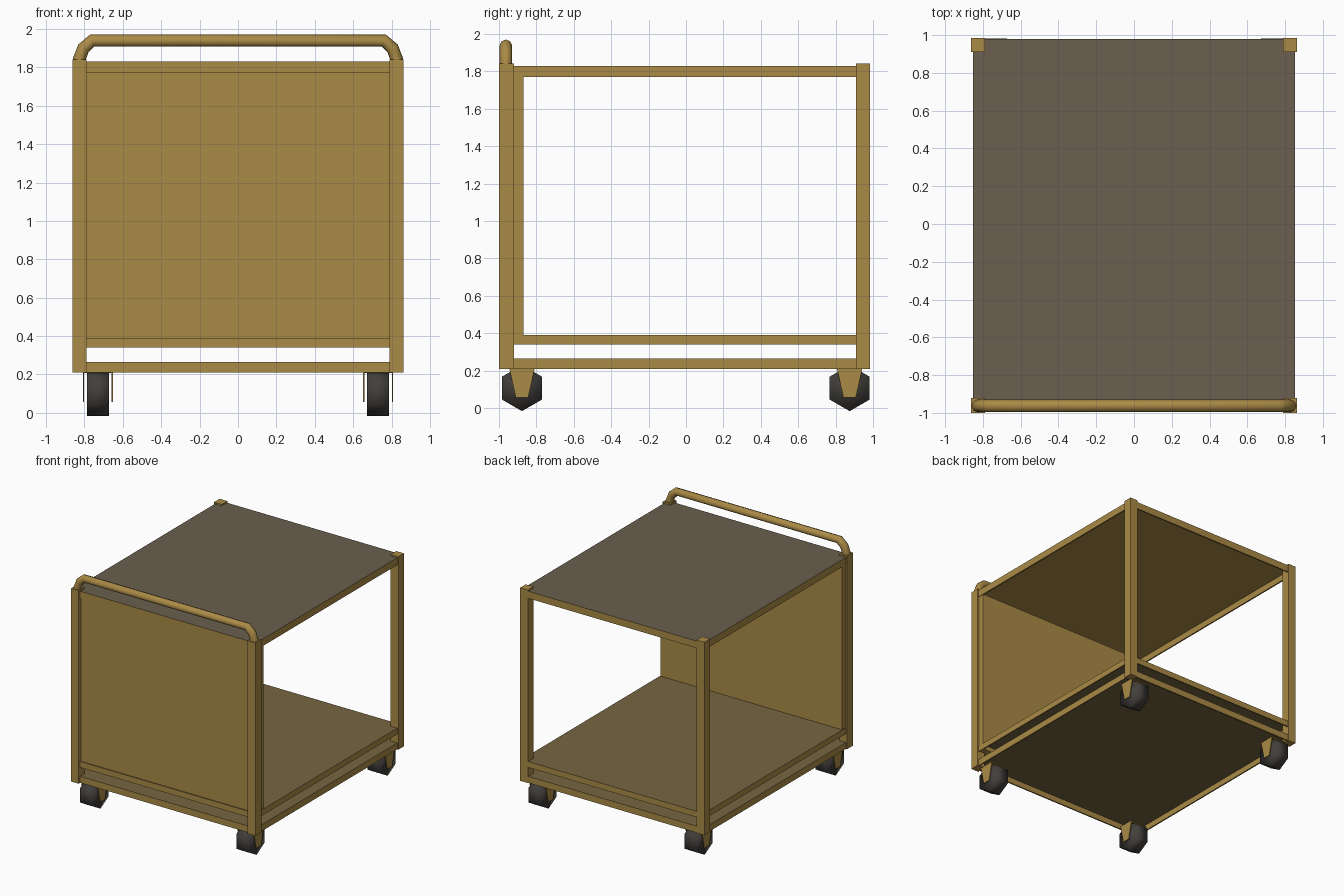
import bpy, bmesh, math
from mathutils import Matrix

if "Cube" in bpy.data.objects:
    bpy.data.objects.remove(bpy.data.objects["Cube"])


def material(name, r, g, b):
    m = bpy.data.materials.new(name)
    m.diffuse_color = [((c / 255 + 0.055) / 1.055) ** 2.4 for c in (r, g, b)] + [1]
    m.use_nodes = True
    m.node_tree.nodes["Principled BSDF"].inputs["Base Color"].default_value = m.diffuse_color
    return m


GOLD = material("mustard_paint", 170, 138, 70)
TOP = material("grey_brown_top", 107, 95, 80)
OLIVE = material("olive_shelf", 118, 102, 66)
RUBBER = material("dark_rubber", 66, 63, 59)


def add_box(bm, x0, x1, y0, y1, z0, z1):
    m = Matrix.Translation(((x0 + x1) / 2, (y0 + y1) / 2, (z0 + z1) / 2))
    m = m @ Matrix.Diagonal((x1 - x0, y1 - y0, z1 - z0, 1))
    bmesh.ops.create_cube(bm, size=1, matrix=m)


def finish(name, bm, *mats):
    bmesh.ops.recalc_face_normals(bm, faces=bm.faces)
    me = bpy.data.meshes.new(name)
    bm.to_mesh(me)
    bm.free()
    for m in mats:
        me.materials.append(m)
    ob = bpy.data.objects.new(name, me)
    bpy.context.collection.objects.link(ob)
    return ob


def box(name, *dims):
    bm = bmesh.new()
    add_box(bm, *dims)
    return finish(name, bm, GOLD)


# Trays: sheet with a thin downturned skirt on all four sides
def tray(name, z0, z1, sheet_mat, underside_gold):
    X, Y, t, s = 0.853, 0.98, 0.012, 0.006
    bm = bmesh.new()
    add_box(bm, -X, X, -Y, Y, z1 - s, z1)
    bm.normal_update()
    for f in bm.faces:
        if f.normal.z > 0.5 or (f.normal.z < -0.5 and not underside_gold):
            f.material_index = 1
    for sx in (-X, X - t):
        add_box(bm, sx, sx + t, -Y, Y, z0, z1 - s)
    for sy in (-Y, Y - t):
        add_box(bm, -X + t, X - t, sy, sy + t, z0, z1 - s)
    finish(name, bm, GOLD, sheet_mat)


tray("top_tray", 1.77, 1.83, TOP, True)
tray("middle_shelf", 0.34, 0.39, OLIVE, False)
tray("bottom_shelf", 0.21, 0.265, OLIVE, False)

# Closed front panel
box("front_panel", -0.848, 0.848, -0.972, -0.87, 0.345, 1.775)


# Caster: six-sided wheel and two tapered fork plates
def caster(name, cx, cy):
    bm = bmesh.new()
    rot = Matrix.Rotation(math.pi / 2, 4, 'Y') @ Matrix.Rotation(math.pi / 2, 4, 'Z')
    bmesh.ops.create_cone(bm, cap_ends=True, segments=6, radius1=0.123, radius2=0.123,
                          depth=0.115, matrix=Matrix.Translation((cx, cy, 0.1065)) @ rot)
    for f in bm.faces:
        f.smooth = True
    finish(name + "_wheel", bm, RUBBER)
    bm = bmesh.new()
    for side in (-0.075, 0.075):
        rings = []
        for dx in (-0.003, 0.003):
            rings.append([bm.verts.new((cx + side + dx, cy + y, z)) for y, z in
                          ((-0.068, 0.212), (0.068, 0.212), (0.033, 0.056), (-0.033, 0.056))])
        a, b = rings
        bm.faces.new(a)
        bm.faces.new(b)
        for i in range(4):
            j = (i + 1) % 4
            bm.faces.new((a[i], a[j], b[j], b[i]))
    add_box(bm, cx - 0.078, cx + 0.078, cy - 0.068, cy + 0.068, 0.208, 0.214)
    finish(name + "_fork", bm, GOLD)


# Corner posts and casters
for sx, side in ((-1, "left"), (1, "right")):
    xs = sorted((sx * 0.79, sx * 0.862))
    box("front_post_" + side, *xs, -1.0, -0.92, 0.21, 1.842)
    box("back_post_" + side, *xs, 0.91, 0.985, 0.21, 1.842)
    caster("front_caster_" + side, sx * 0.73, -0.877)
    caster("back_caster_" + side, sx * 0.73, 0.875)

# Bent tube push handle
half = [(-0.828, 1.82), (-0.826, 1.845), (-0.805, 1.90), (-0.76, 1.939)]
path = half + [(-x, z) for x, z in reversed(half)]
cu = bpy.data.curves.new("push_handle", 'CURVE')
cu.dimensions = '3D'
cu.bevel_depth = 0.033
cu.bevel_resolution = 2
cu.use_fill_caps = True
sp = cu.splines.new('POLY')
sp.points.add(len(path) - 1)
for p, (x, z) in zip(sp.points, path):
    p.co = (x, -0.963, z, 1)
cu.materials.append(GOLD)
bpy.context.collection.objects.link(bpy.data.objects.new("push_handle", cu))
